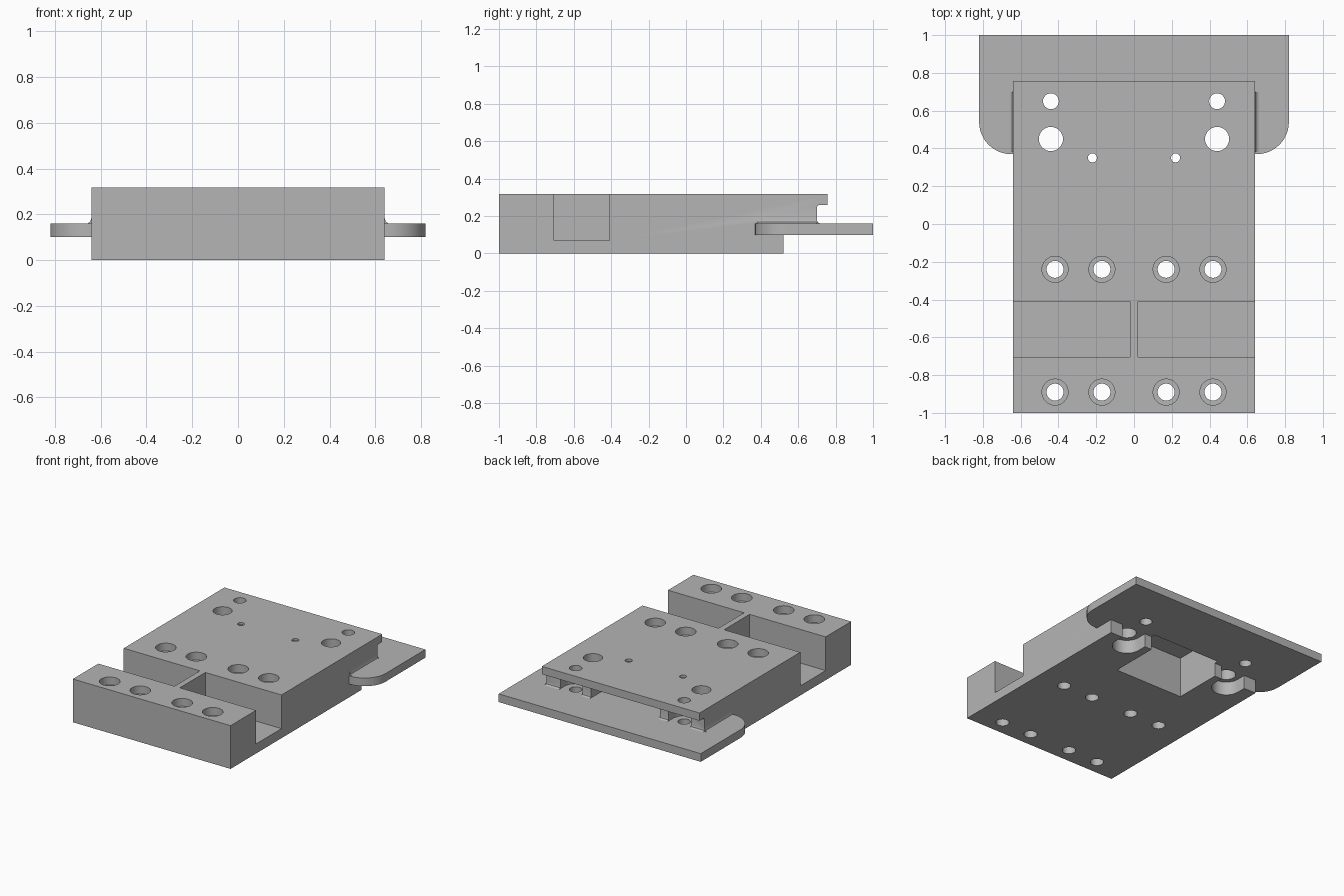
import bpy, bmesh
from math import cos, sin, pi
from mathutils import Vector

if "Cube" in bpy.data.objects:
    bpy.data.objects.remove(bpy.data.objects["Cube"], do_unlink=True)

grey = bpy.data.materials.new("plain grey")
grey.use_nodes = True
grey.diffuse_color = (0.46, 0.46, 0.46, 1)
grey.node_tree.nodes["Principled BSDF"].inputs["Base Color"].default_value = (0.46, 0.46, 0.46, 1)


def prism(name, pts, axis, lo, hi):
    """Extrude a closed 2D outline along one axis."""
    place = {"x": lambda p, t: (t, p[0], p[1]),
             "y": lambda p, t: (p[0], t, p[1]),
             "z": lambda p, t: (p[0], p[1], t)}[axis]
    bm = bmesh.new()
    face = bm.faces.new([bm.verts.new(place(p, lo)) for p in pts])
    ext = bmesh.ops.extrude_face_region(bm, geom=[face])
    shift = Vector(place((0, 0), hi - lo))
    bmesh.ops.translate(bm, vec=shift,
                        verts=[g for g in ext["geom"] if isinstance(g, bmesh.types.BMVert)])
    bmesh.ops.recalc_face_normals(bm, faces=bm.faces)
    mesh = bpy.data.meshes.new(name)
    bm.to_mesh(mesh)
    bm.free()
    mesh.materials.append(grey)
    obj = bpy.data.objects.new(name, mesh)
    bpy.context.collection.objects.link(obj)
    return obj


def arc(cx, cy, r, a0, a1, n):
    return [(cx + r * cos(a0 + (a1 - a0) * i / n), cy + r * sin(a0 + (a1 - a0) * i / n))
            for i in range(n + 1)]


def rect(x0, x1, y0, y1):
    return [(x0, y0), (x1, y0), (x1, y1), (x0, y1)]


def combine(target, tool, operation):
    """Boolean the tool into the target and discard the tool."""
    tool.hide_render = True
    mod = target.modifiers.new("combine", "BOOLEAN")
    mod.operation, mod.solver, mod.object = operation, "EXACT", tool
    bpy.context.view_layer.objects.active = target
    bpy.ops.object.modifier_apply(modifier=mod.name)
    bpy.data.objects.remove(tool, do_unlink=True)


def cut(pts, z0, z1):
    combine(body, prism("cutter", pts, "z", z0, z1), "DIFFERENCE")


def hole(x, y, r, z0=-0.1, z1=0.5):
    cut(arc(x, y, r, 0, 2 * pi, 32)[:-1], z0, z1)


def u_notch(x, y, r, y_end, z0, z1):
    cut(arc(x, y, r, pi, 2 * pi, 16) + [(x + r, y_end), (x - r, y_end)], z0, z1)


# Main block with undercut rear lip
side = [(-1, 0), (0.52, 0), (0.52, 0.13), (0.715, 0.13), (0.715, 0.16), (0.703, 0.168),
        (0.70, 0.18), (0.70, 0.25), (0.71, 0.26), (0.757, 0.26), (0.757, 0.317), (-1, 0.317)]
body = prism("mounting_block", side, "x", -0.64, 0.64)

# Rear flange with rounded front corners
flange = [(0.82, 1), (-0.82, 1)]
flange += arc(-0.65, 0.54, 0.17, pi, 1.5 * pi, 12) + arc(0.65, 0.54, 0.17, 1.5 * pi, 2 * pi, 12)
combine(body, prism("flange", flange, "z", 0.10, 0.16), "UNION")

# Small fillets where the flange meets the block sides
for s in (-1, 1):
    fillet = [(0.62, 0.14), (0.658, 0.14), (0.658, 0.16), (0.646, 0.167), (0.64, 0.185), (0.62, 0.185)]
    combine(body, prism("fillet", [(s * x, z) for x, z in fillet], "y", 0.38, 0.70), "UNION")

# Central cavity from below and its opening at the rear
cut(rect(-0.28, 0.28, 0.155, 0.55), -0.1, 0.30)
cut(rect(-0.28, 0.28, 0.45, 0.85), 0.16, 0.26)

for s in (-1, 1):
    # Side pockets either side of the centre web
    cut(rect(*sorted((s * 0.022, s * 0.8)), -0.705, -0.41), 0.07, 0.5)
    # Screw clearance notches below and behind
    u_notch(s * 0.44, 0.45, 0.10, 0.6, -0.1, 0.10)
    u_notch(s * 0.44, 0.65, 0.09, 0.85, 0.16, 0.26)
    # Rear through holes
    hole(s * 0.44, 0.45, 0.064)
    hole(s * 0.44, 0.65, 0.042)
    hole(s * 0.22, 0.35, 0.024)
    # Counterbored holes in two rows
    for x in (0.17, 0.418):
        for y in (-0.24, -0.89):
            hole(s * x, y, 0.045)
            hole(s * x, y, 0.069, 0.26)

# Smooth bores, sharp edges
bpy.ops.object.select_all(action="DESELECT")
body.select_set(True)
bpy.context.view_layer.objects.active = body
bpy.ops.object.shade_smooth_by_angle(angle=pi / 6)
